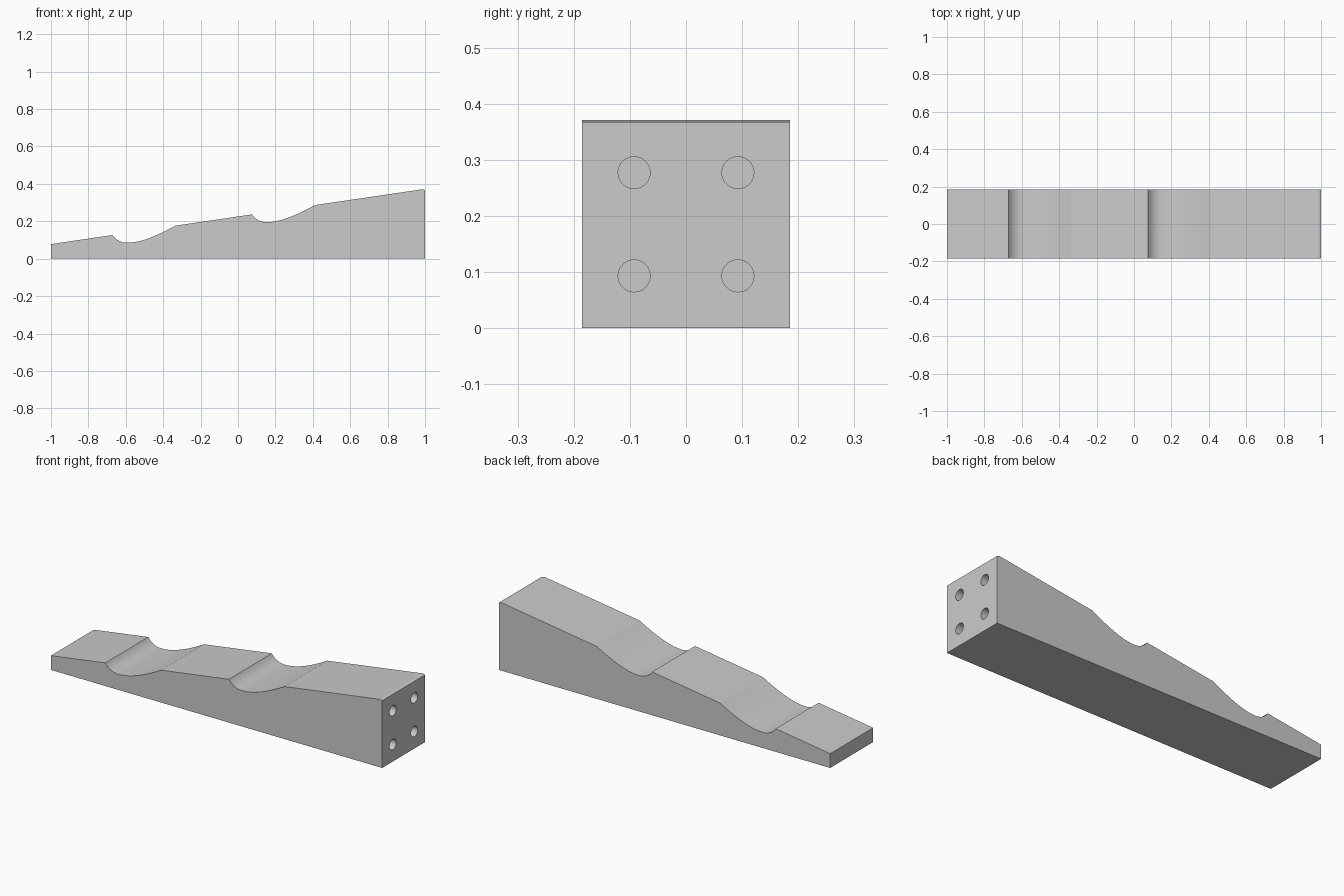
import bpy, bmesh
from mathutils import Vector, Matrix
from mathutils.geometry import interpolate_bezier
from math import radians

if "Cube" in bpy.data.objects:
    bpy.data.objects.remove(bpy.data.objects["Cube"])

HALF_W = 0.185


def slope(x):
    return 0.078 + 0.1476 * (x + 1)


def scoop(x0):
    """Curved notch: steep drop, then a long gentle rise."""
    pts = [(0, 0), (0.02, -0.03), (0.05, -0.041), (0.08, -0.041),
           (0.16, -0.041), (0.26, 0.008), (0.336, 0.05)]
    p = [Vector((x0 + x, 0, slope(x0) + z)) for x, z in pts]
    first = interpolate_bezier(*p[0:4], 12)
    second = interpolate_bezier(*p[3:7], 18)
    return [(v.x, v.z) for v in first[:-1] + second]


def make_object(name, bm):
    bmesh.ops.recalc_face_normals(bm, faces=bm.faces)
    mesh = bpy.data.meshes.new(name)
    bm.to_mesh(mesh)
    bm.free()
    obj = bpy.data.objects.new(name, mesh)
    bpy.context.collection.objects.link(obj)
    return obj


# Wedge body: side profile extruded across the width
profile = [(-1, 0), (-1, slope(-1))] + scoop(-0.671) + scoop(0.075)
profile += [(0.985, slope(0.985)), (1, 0.367), (1, 0)]
bm = bmesh.new()
face = bm.faces.new([bm.verts.new((x, -HALF_W, z)) for x, z in profile])
ext = bmesh.ops.extrude_face_region(bm, geom=[face])
bmesh.ops.translate(bm, vec=(0, 2 * HALF_W, 0),
                    verts=[g for g in ext["geom"] if isinstance(g, bmesh.types.BMVert)])
body = make_object("wedge_body", bm)

# Four dowel holes in the tall end
DEPTH = 0.15
bm = bmesh.new()
for y in (-0.0925, 0.0925):
    for z in (0.093, 0.277):
        bmesh.ops.create_cone(
            bm, cap_ends=True, segments=32, radius1=0.0285, radius2=0.0285,
            depth=2 * DEPTH,
            matrix=Matrix.Translation((1, y, z)) @ Matrix.Rotation(radians(90), 4, 'Y'))
cutter = make_object("dowel_hole_cutter", bm)
cutter.hide_render = True

mod = body.modifiers.new("dowel_holes", 'BOOLEAN')
mod.operation = 'DIFFERENCE'
mod.solver = 'EXACT'
mod.object = cutter
bpy.context.view_layer.objects.active = body
body.select_set(True)
bpy.ops.object.modifier_apply(modifier=mod.name)
bpy.data.objects.remove(cutter, do_unlink=True)
bpy.ops.object.shade_smooth_by_angle(angle=radians(20))
